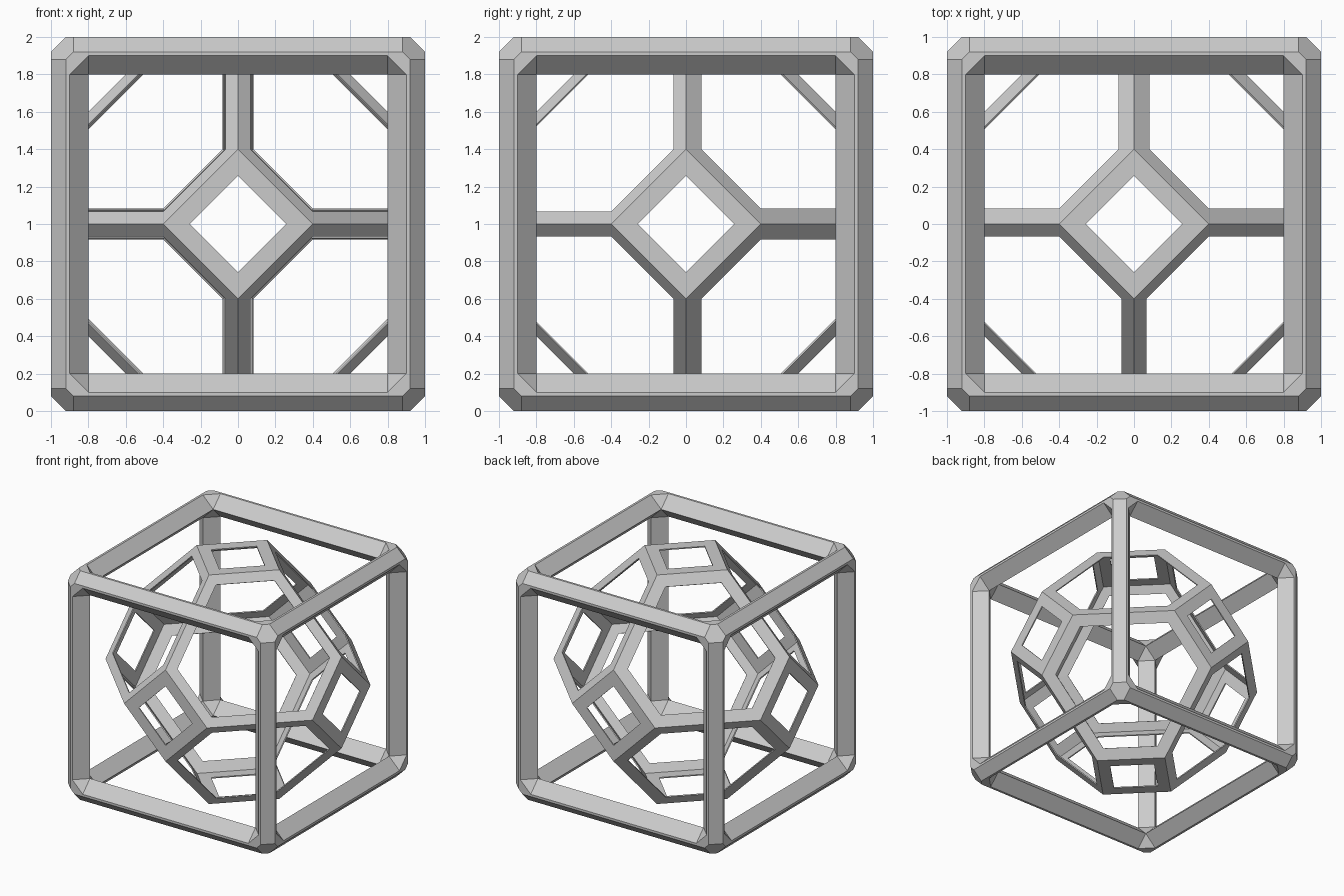
import bpy
import bmesh
from itertools import permutations, product
from mathutils import Vector

cube = bpy.data.objects.get("Cube")
if cube:
    bpy.data.objects.remove(cube, do_unlink=True)

CENTRE = Vector((0, 0, 1))

# One grey for everything
grey = bpy.data.materials.new("plain_grey")
grey.use_nodes = True
COLOUR = (0.6, 0.6, 0.6, 1)
grey.diffuse_color = COLOUR
grey.node_tree.nodes["Principled BSDF"].inputs["Base Color"].default_value = COLOUR


def hull(points):
    """Convex solid around the points, with coplanar triangles merged."""
    bm = bmesh.new()
    for p in set(points):
        bm.verts.new(p)
    bmesh.ops.convex_hull(bm, input=bm.verts[:])
    bmesh.ops.dissolve_limit(bm, angle_limit=0.01, verts=bm.verts[:], edges=bm.edges[:])
    bmesh.ops.recalc_face_normals(bm, faces=bm.faces[:])
    return bm


def add_object(name, bm):
    mesh = bpy.data.meshes.new(name)
    bm.to_mesh(mesh)
    bm.free()
    mesh.materials.append(grey)
    obj = bpy.data.objects.new(name, mesh)
    obj.location = CENTRE
    bpy.context.collection.objects.link(obj)
    return obj


# Outer cube: twelve six-sided bars
SECTION = [(1, .92), (.92, 1), (.9, 1), (.8, .9), (.9, .8), (1, .9)]
for axis in range(3):
    for su, sv in product((-1, 1), repeat=2):
        points = []
        for end in (-.8, .8):
            for u, v in SECTION:
                p = [u * su, v * sv]
                p.insert(axis, end)
                points.append(tuple(p))
        add_object("cube_bar_" + "xyz"[axis], hull(points))

# Outer cube: eight faceted corner joints
JOINT = [(.88, .92, 1), (.8, .92, 1), (.8, .9, 1), (.8, .8, .9)]
for signs in product((-1, 1), repeat=3):
    points = [tuple(c * s for c, s in zip(p, signs))
              for base in JOINT for p in permutations(base)]
    add_object("cube_corner", hull(points))

# Inner cage: octahedron with cut tips, every face opened into a frame
points = [p for a, b in product((-.4, .4), (-1, 1)) for p in permutations((0, a, b))]
bm = hull(points)
squares = [f for f in bm.faces if len(f.verts) == 4]
front = [f for f in bm.faces if len(f.verts) == 6 and f.normal.y < 0]
back = [f for f in bm.faces if len(f.verts) == 6 and f.normal.y > 0]
for faces, width in ((squares, .1), (front, .083), (back, .1)):
    bmesh.ops.inset_individual(bm, faces=faces, thickness=width, use_even_offset=True)
bmesh.ops.delete(bm, geom=squares + front + back, context='FACES')
cage = add_object("inner_cage", bm)
shell = cage.modifiers.new("thin_shell", 'SOLIDIFY')
shell.thickness = 0.01
shell.offset = -1
